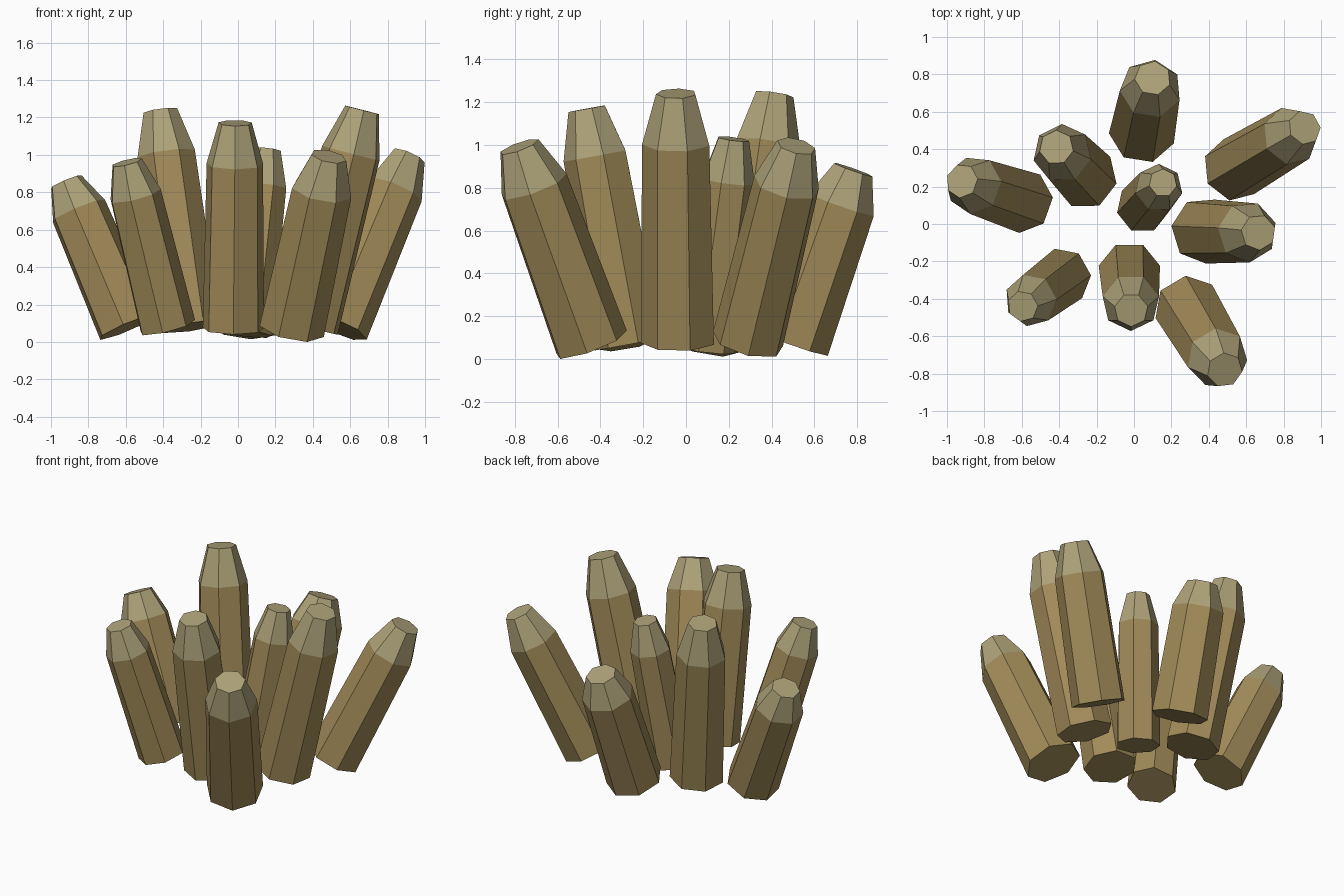
import bpy, bmesh
from math import sin, cos, radians, tau
from mathutils import Vector

if "Cube" in bpy.data.objects:
    bpy.data.objects.remove(bpy.data.objects["Cube"])

SIDES = 7


def material(name, rgb):
    m = bpy.data.materials.new(name)
    m.diffuse_color = (*rgb, 1)
    m.use_nodes = True
    m.node_tree.nodes["Principled BSDF"].inputs["Base Color"].default_value = m.diffuse_color
    return m


body_mat = material("crystal_body", (0.36, 0.26, 0.10))
tip_mat = material("crystal_tip", (0.42, 0.36, 0.19))


def crystal(name, base, top, radius, turn):
    """Seven-sided prism leaning from base to top, with a bevelled flat tip."""
    base, top = Vector(base), Vector(top)
    lean = Vector((0, 0, 1)).rotation_difference(top - base)
    bm = bmesh.new()
    rings = []
    for t, scale in ((0, 1), (0.8, 0.92), (1, 0.54)):
        ring = []
        for i in range(SIDES):
            a = radians(turn) + tau * i / SIDES
            offset = lean @ Vector((cos(a), sin(a), 0)) * radius * scale
            ring.append(bm.verts.new(base.lerp(top, t) + offset))
        rings.append(ring)
    bm.faces.new(rings[0][::-1])
    bm.faces.new(rings[2]).material_index = 1
    for k in range(2):
        lo, hi = rings[k], rings[k + 1]
        for i in range(SIDES):
            j = (i + 1) % SIDES
            bm.faces.new((lo[i], lo[j], hi[j], hi[i])).material_index = k
    mesh = bpy.data.meshes.new(name)
    bm.to_mesh(mesh)
    bm.free()
    mesh.materials.append(body_mat)
    mesh.materials.append(tip_mat)
    bpy.context.collection.objects.link(bpy.data.objects.new(name, mesh))


# name, base centre, tip centre, base radius, turn of first corner
crystal("center_crystal", (0.045, 0.09, 0.045), (0.155, 0.22, 1.028), 0.14, 90)
crystal("back_crystal", (0.045, 0.495, 0.075), (0.10, 0.78, 0.885), 0.18, -73)
crystal("back_right_crystal", (0.53, 0.29, 0.08), (0.912, 0.515, 0.995), 0.172, -100)
crystal("right_crystal", (0.37, -0.035, 0.08), (0.665, -0.045, 1.24), 0.177, 172)
crystal("front_right_crystal", (0.285, -0.445, 0.07), (0.485, -0.78, 0.992), 0.18, 95)
crystal("front_crystal", (-0.025, -0.26, 0.07), (-0.015, -0.46, 1.17), 0.168, -90)
crystal("front_left_crystal", (-0.38, -0.28, 0.08), (-0.595, -0.44, 0.96), 0.155, 106)
crystal("left_crystal", (-0.59, 0.12, 0.08), (-0.92, 0.23, 0.855), 0.17, -97)
crystal("back_left_crystal", (-0.26, 0.25, 0.08), (-0.415, 0.41, 1.235), 0.172, -115)
